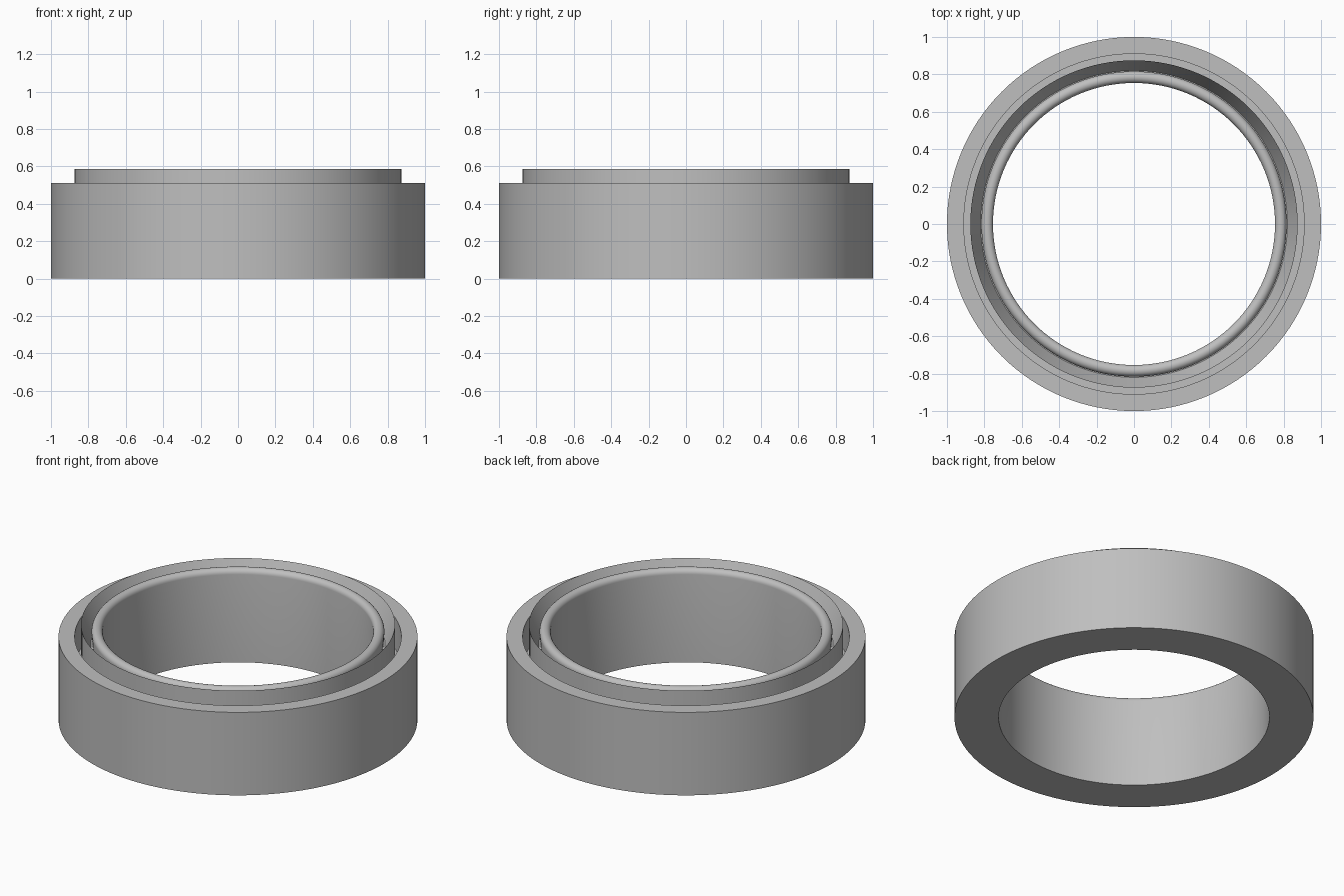
import bpy
import math

SEGMENTS = 128

cube = bpy.data.objects.get("Cube")
if cube:
    bpy.data.objects.remove(cube, do_unlink=True)

# Single plain grey
grey = bpy.data.materials.new("light grey")
grey.use_nodes = True
color = (0.52, 0.52, 0.52, 1.0)
grey.diffuse_color = color
grey.node_tree.nodes["Principled BSDF"].inputs["Base Color"].default_value = color


def lathe(name, profile):
    """Revolve a closed (radius, height) profile, counterclockwise, around z."""
    n = len(profile)
    verts, faces = [], []
    for s in range(SEGMENTS):
        a = math.tau * s / SEGMENTS
        verts += [(r * math.cos(a), r * math.sin(a), z) for r, z in profile]
        t = (s + 1) % SEGMENTS
        for i in range(n):
            j = (i + 1) % n
            faces.append((s * n + i, t * n + i, t * n + j, s * n + j))
    mesh = bpy.data.meshes.new(name)
    mesh.from_pydata(verts, [], faces)
    mesh.materials.append(grey)
    obj = bpy.data.objects.new(name, mesh)
    bpy.context.collection.objects.link(obj)
    bpy.ops.object.select_all(action="DESELECT")
    obj.select_set(True)
    bpy.context.view_layer.objects.active = obj
    bpy.ops.object.shade_smooth_by_angle(angle=math.radians(35))
    return obj


# Rounded inner lip, traced from its outer side over to the bore
bead_r, bead_z, bead_size = 0.785, 0.54, 0.031
bead = [(bead_r + bead_size * math.cos(math.pi * k / 12),
         bead_z + bead_size * math.sin(math.pi * k / 12)) for k in range(13)]

# Ring body: outer case, deep groove, raised collar with tapered inside, lip
lathe("seal_ring", [
    (0.754, 0.0), (1.0, 0.0),
    (1.0, 0.51), (0.91, 0.51),
    (0.91, 0.32), (0.875, 0.32),
    (0.875, 0.585), (0.82, 0.46), (0.81, 0.46),
] + bead)
